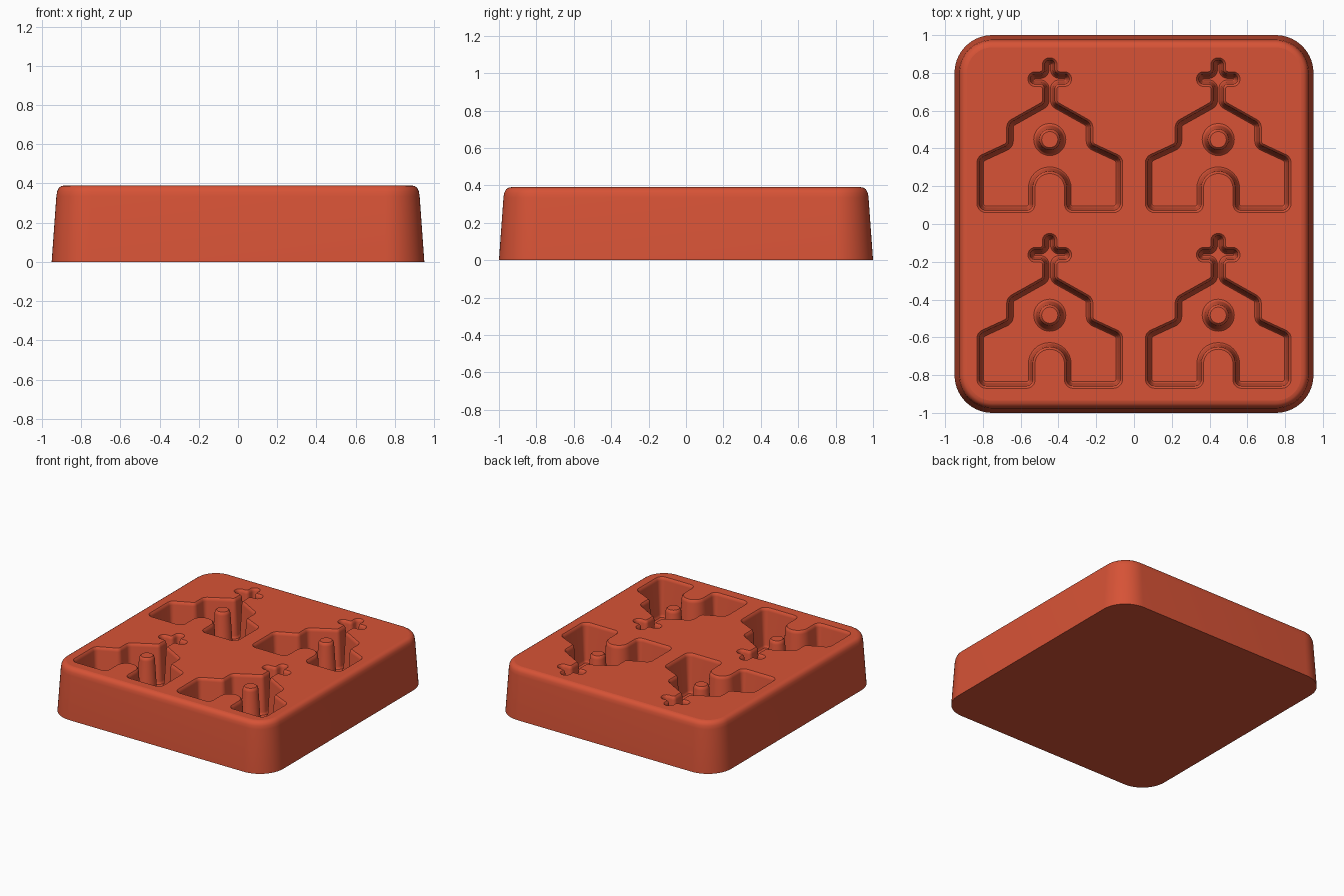
import bpy
import bmesh
from math import sin, cos, tan, pi, atan2
from mathutils import Vector

if "Cube" in bpy.data.objects:
    bpy.data.objects.remove(bpy.data.objects["Cube"], do_unlink=True)

TOP, FLOOR = 0.39, 0.09
CENTRES = [(x, y) for x in (-0.446, 0.446) for y in (0.0, -0.93)]

red = bpy.data.materials.new("terracotta red")
red.use_nodes = True
red.diffuse_color = (0.68, 0.086, 0.037, 1)
red.node_tree.nodes["Principled BSDF"].inputs["Base Color"].default_value = red.diffuse_color


def rounded(corners, steps=8):
    """Round each (x, y, radius) corner of a counter-clockwise outline."""
    out = []
    for i, (x, y, r) in enumerate(corners):
        p = Vector((x, y))
        before = (p - Vector(corners[i - 1][:2])).normalized()
        after = (Vector(corners[(i + 1) % len(corners)][:2]) - p).normalized()
        turn = atan2(before.x * after.y - before.y * after.x, before.dot(after))
        side = 1 if turn > 0 else -1
        start = p - before * r * tan(abs(turn) / 2)
        normal = Vector((-before.y, before.x)) * side
        for k in range(steps + 1):
            a = abs(turn) * k / steps
            out.append(start + before * r * sin(a) + normal * r * (1 - cos(a)))
    return out


def inset(points, d):
    """Move an outline inward by d with mitred corners."""
    out = []
    for i, p in enumerate(points):
        a = (p - points[i - 1]).normalized()
        b = (points[(i + 1) % len(points)] - p).normalized()
        na, nb = Vector((-a.y, a.x)), Vector((-b.y, b.x))
        out.append(p + (na + nb) * d / (1 + na.dot(nb)))
    return out


def add_walls(bm, outline, levels, cx=0, cy=0):
    """Skin inset copies of an outline, levels = (inset, z); return the rings."""
    rings = [[bm.verts.new((q.x + cx, q.y + cy, z)) for q in inset(outline, d)]
             for d, z in levels]
    for lo, hi in zip(rings, rings[1:]):
        for i in range(len(outline)):
            bm.faces.new((lo[i - 1], lo[i], hi[i], hi[i - 1]))
    return rings


def ring_edges(bm, ring):
    return [bm.edges.get((ring[i - 1], ring[i])) for i in range(len(ring))]


def finish(bm, name):
    """Turn the bmesh into a smooth object with flat horizontal faces."""
    bmesh.ops.recalc_face_normals(bm, faces=bm.faces)
    mesh = bpy.data.meshes.new(name)
    bm.to_mesh(mesh)
    bm.free()
    mesh.materials.append(red)
    obj = bpy.data.objects.new(name, mesh)
    bpy.context.collection.objects.link(obj)
    bpy.ops.object.select_all(action="DESELECT")
    obj.select_set(True)
    bpy.context.view_layer.objects.active = obj
    bpy.ops.object.shade_smooth_by_angle(angle=0.6)
    for face in obj.data.polygons:
        if abs(face.normal.z) > 0.999:
            face.use_smooth = False


def mirrored(right):
    """Close a right-hand half outline with its mirror image."""
    return right + [(-x, y, r) for x, y, r in reversed(right)]


# Tapered block with rounded corners and a soft top edge
block = bmesh.new()
body = rounded(mirrored([(0.95, -1, 0.2), (0.95, 1, 0.2)]), 14)
sides = add_walls(block, body, [(0, 0), (0.024, 0.335), (0.028, 0.36), (0.037, 0.378),
                                (0.05, 0.387), (0.065, TOP)])
block.faces.new(sides[0])
rim = ring_edges(block, sides[-1])

# Chapel pockets: arched doorway, stepped roof, and a cross on the peak
w, mid, soft = 0.039, 0.767, 0.037
chapel = rounded(mirrored([
    (0.078, 0.267, 0.077), (0.078, 0.06, 0.045), (0.386, 0.06, 0.05),
    (0.386, 0.355, 0.05), (0.228, 0.428, 0.02), (0.228, 0.54, 0.05),
    (w, 0.646, 0.015), (w, mid - w, 0.012), (0.115, mid - w, soft),
    (0.115, mid + w, soft), (w, mid + w, 0.012), (w, 0.88, soft)]))
for cx, cy in CENTRES:
    pocket = add_walls(block, chapel,
                       [(0.035, FLOOR), (0.03, FLOOR + 0.006), (0.026, FLOOR + 0.02),
                        (0.013, TOP - 0.025), (0.008, TOP - 0.008), (0, TOP)], cx, cy)
    block.faces.new(pocket[0])
    rim += ring_edges(block, pocket[-1])

# Flat top surface around the pocket openings
bmesh.ops.triangle_fill(block, edges=rim, normal=(0, 0, 1))
finish(block, "mould_block")

# Tapered posts that form the round windows
posts = bmesh.new()
circle = [Vector((cos(a), sin(a))) * 0.085 for a in (2 * pi * i / 32 for i in range(32))]
for cx, cy in CENTRES:
    post = add_walls(posts, circle,
                     [(0, FLOOR - 0.005), (0, FLOOR), (0.008, FLOOR + 0.006),
                      (0.013, FLOOR + 0.02), (0.029, TOP - 0.025),
                      (0.034, TOP - 0.008), (0.042, TOP)], cx, cy + 0.447)
    posts.faces.new(post[0])
    posts.faces.new(post[-1])
finish(posts, "window_posts")
